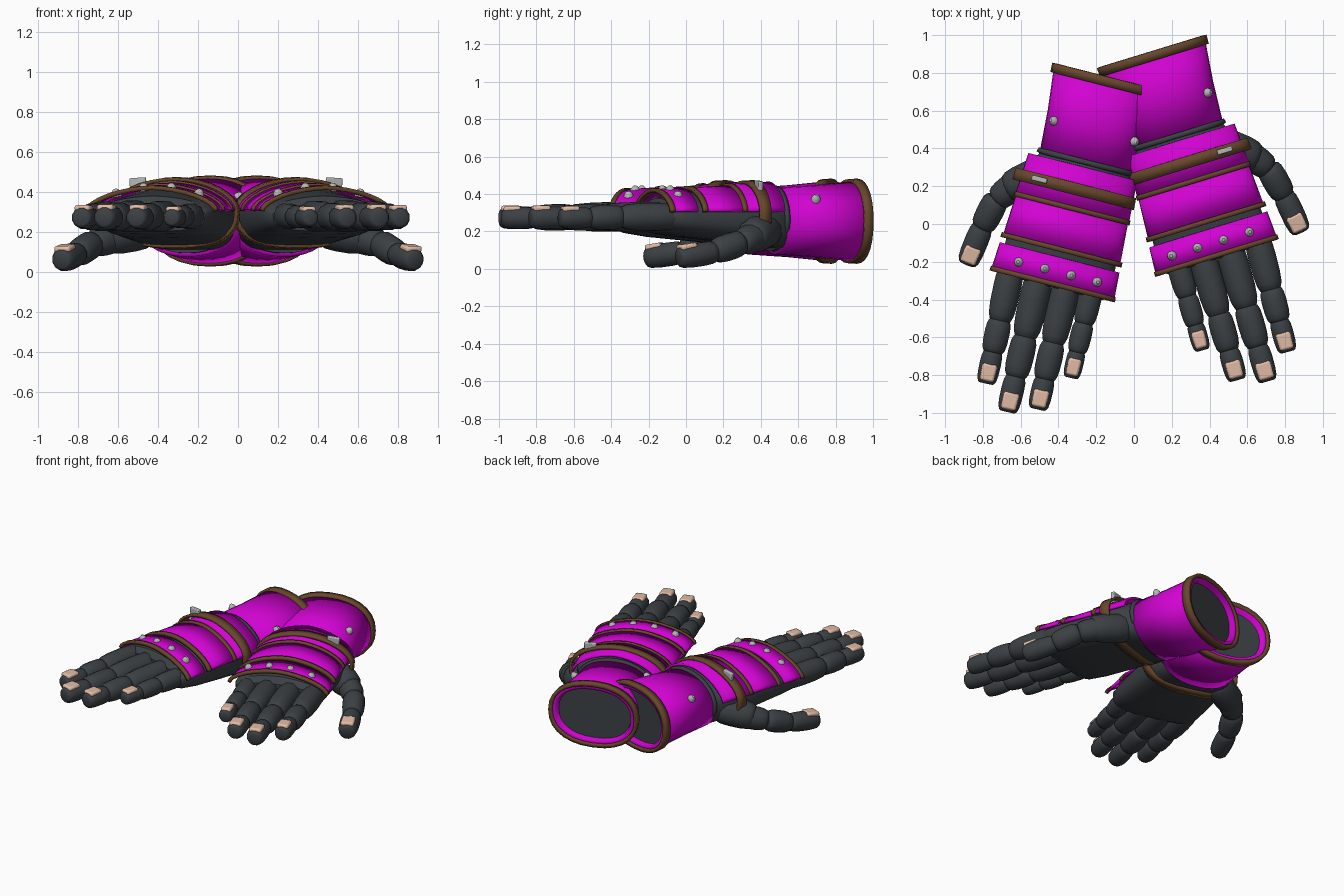
import bpy, math
from mathutils import Matrix, Vector

cube = bpy.data.objects.get("Cube")
if cube:
    bpy.data.objects.remove(cube, do_unlink=True)


def material(name, rgb, rough=0.7):
    m = bpy.data.materials.new(name)
    m.use_nodes = True
    m.diffuse_color = (*rgb, 1)
    node = m.node_tree.nodes["Principled BSDF"]
    node.inputs["Base Color"].default_value = (*rgb, 1)
    node.inputs["Roughness"].default_value = rough
    return m


MAGENTA = material("magenta_cloth", (0.64, 0.001, 0.64))
DARK = material("dark_glove", (0.044, 0.052, 0.058))
BROWN = material("brown_leather", (0.135, 0.062, 0.024))
GREY = material("grey_metal", (0.46, 0.47, 0.47))
SKIN = material("nail_skin", (0.76, 0.5, 0.38))


def make(name, verts, faces, mat, thick=0.0, bevel=0.0):
    """Turn local geometry into an object placed on the current hand."""
    me = bpy.data.meshes.new(side + name)
    me.from_pydata(verts, [], faces)
    me.transform(hand)
    if hand.determinant() < 0:
        me.flip_normals()
    me.materials.append(mat)
    ob = bpy.data.objects.new(side + name, me)
    bpy.context.collection.objects.link(ob)
    if thick:
        mod = ob.modifiers.new("Thickness", 'SOLIDIFY')
        mod.thickness, mod.offset = thick, -1
    if bevel:
        mod = ob.modifiers.new("Bevel", 'BEVEL')
        mod.width, mod.segments = bevel, 2
    bpy.ops.object.select_all(action='DESELECT')
    ob.select_set(True)
    bpy.context.view_layer.objects.active = ob
    bpy.ops.object.shade_smooth_by_angle(angle=math.radians(35))
    return ob


def spow(x, p):
    return math.copysign(abs(x) ** p, x)


def loft(name, sections, mat, half=False, caps=False, thick=0.0, top=2.0, low=2.0, n=32):
    """Skin rounded sections (y, centre x, half width, centre z, rise, drop)."""
    span, count = (math.pi, n // 2 + 1) if half else (2 * math.pi, n)
    verts, faces = [], []
    for y, cx, hw, cz, up, down in sections:
        for j in range(count):
            a = span * j / (n // 2 if half else n)
            e, rise = (top, up) if math.sin(a) >= 0 else (low, down)
            verts.append((cx + hw * spow(math.cos(a), 2 / e), y, cz + rise * spow(math.sin(a), 2 / e)))
    for i in range(len(sections) - 1):
        for j in range(count - 1 if half else count):
            k = (j + 1) % count
            p, q = i * count, (i + 1) * count
            faces.append((p + j, p + k, q + k, q + j))
    if caps:
        faces.append(tuple(reversed(range(count))))
        faces.append(tuple(range(len(verts) - count, len(verts))))
    return make(name, verts, faces, mat, thick)


def lathe(name, a, b, profile, mat, n=12):
    """Spin (fraction, radius) pairs around the line from a to b."""
    a, b = Vector(a), Vector(b)
    rot = (b - a).to_track_quat('Z', 'Y').to_matrix()
    length = (b - a).length
    verts, faces = [], []
    for t, r in profile:
        for j in range(n):
            w = 2 * math.pi * (j + 0.5) / n
            verts.append(a + rot @ Vector((r * math.cos(w), r * math.sin(w), t * length)))
    for i in range(len(profile) - 1):
        for j in range(n):
            k = (j + 1) % n
            faces.append((i * n + j, i * n + k, i * n + n + k, i * n + n + j))
    faces.append(tuple(reversed(range(n))))
    faces.append(tuple(range(len(verts) - n, len(verts))))
    return make(name, verts, faces, mat)


def block(name, centre, size, mat, axes, bevel):
    verts = [Vector(centre) + axes @ Vector((sx * size[0] / 2, sy * size[1] / 2, sz * size[2] / 2))
             for sx in (-1, 1) for sy in (-1, 1) for sz in (-1, 1)]
    faces = [(0, 1, 3, 2), (4, 6, 7, 5), (0, 4, 5, 1), (2, 3, 7, 6), (0, 2, 6, 4), (1, 5, 7, 3)]
    return make(name, verts, faces, mat, bevel=bevel)


SHAPE = ((0, 0.66), (0.06, 0.86), (0.18, 0.98), (0.4, 1.02), (0.7, 1), (0.88, 0.92), (0.97, 0.78), (1, 0.62))


def finger(name, joints, radii):
    """Three overlapping barrel segments and a nail on the last one."""
    pts = [Vector(p) for p in joints]
    for i, label in enumerate(("base", "middle", "tip")):
        a, b = pts[i], pts[i + 1]
        start = a - (b - a).normalized() * 0.015
        lathe(f"{name}_{label}", start, b, [(t, r * radii[i]) for t, r in SHAPE], DARK)
    fwd = (pts[3] - pts[2]).normalized()
    right = fwd.cross(Vector((0, 0, 1))).normalized()
    up = right.cross(fwd)
    axes = Matrix((right, fwd, up)).transposed()
    r = radii[2]
    block(name + "_nail", pts[3] - fwd * 0.06 + up * r * 0.82, (r * 1.35, 0.092, 0.032), SKIN, axes, 0.012)


def plate(name, back, front, mat, grow=0.0, thick=0.016):
    """Arched band of armour over the back of the hand."""
    sections = []
    for y in (back, front):
        t = (0.353 - y) / 0.643
        sections.append((y, 0.011, 0.292 + 0.04 * t + grow, 0.31, 0.152 - 0.04 * t + grow, 0.1))
    loft(name, sections, mat, half=True, thick=thick, top=1.72)


def build_hand():
    # forearm lining and palm
    loft("forearm", [(0.805, 0, 0.246, 0.255, 0.18, 0.18), (0.36, 0, 0.23, 0.255, 0.16, 0.16)],
         DARK, caps=True, top=2.2, low=2.2)
    loft("palm", [(0.41, 0, 0.225, 0.265, 0.155, 0.165), (0.37, 0, 0.25, 0.28, 0.155, 0.17),
                  (0.25, 0.018, 0.285, 0.3, 0.135, 0.17), (0.05, 0.012, 0.295, 0.3, 0.125, 0.15),
                  (-0.15, 0.01, 0.3, 0.3, 0.1, 0.13), (-0.27, 0.013, 0.3, 0.3, 0.08, 0.11),
                  (-0.305, 0.013, 0.28, 0.29, 0.05, 0.085)], DARK, caps=True, top=1.75, low=3.4)
    loft("wrist_band", [(0.395, 0, 0.262, 0.265, 0.18, 0.17), (0.372, 0, 0.268, 0.27, 0.182, 0.165)],
         DARK, thick=0.03)

    # flared cuff with rim
    loft("cuff", [(0.835, 0, 0.29, 0.255, 0.215, 0.215), (0.6, 0, 0.265, 0.255, 0.192, 0.192),
                  (0.385, 0, 0.252, 0.255, 0.178, 0.178)], MAGENTA, thick=0.036, top=2.25, low=2.25)
    loft("cuff_rim", [(0.847, 0, 0.304, 0.255, 0.228, 0.228), (0.797, 0, 0.301, 0.255, 0.225, 0.225)],
         BROWN, thick=0.026, top=2.25, low=2.25, n=28)

    # armour plates on the back of the hand
    plate("wrist_plate", 0.353, 0.12, MAGENTA, 0.005)
    plate("middle_plate", 0.13, -0.105, MAGENTA)
    plate("knuckle_plate", -0.142, -0.293, MAGENTA, 0.004)
    for name, y in (("wrist_trim", 0.113), ("middle_trim", -0.113), ("knuckle_trim", -0.3)):
        plate(name, y + 0.026, y, BROWN, 0.01, 0.022)

    # strap around the hand, and its buckle
    loft("strap", [(0.262, 0.024, 0.328, 0.305, 0.17, 0.19), (0.198, 0.024, 0.332, 0.305, 0.167, 0.185)],
         BROWN, thick=0.018, top=1.9, low=2.6)
    tilt = Matrix.Rotation(math.radians(4), 3, 'Y')
    block("buckle", (0.215, 0.232, 0.434), (0.083, 0.027, 0.074), GREY, tilt, 0.006)

    # rivets
    stud = ((0, 0.026), (0.5, 0.025), (0.8, 0.018), (1, 0.008))
    for i, x in enumerate((-0.21, -0.07, 0.07, 0.21)):
        z = 0.394 if abs(x) > 0.1 else 0.423
        lathe(f"knuckle_rivet_{i + 1}", (x, -0.219, z - 0.02), (x * 1.04, -0.219, z + 0.022), stud, GREY)
    for label, s in (("inner", -1), ("outer", 1)):
        lathe(f"cuff_rivet_{label}", (s * 0.208, 0.55, 0.358), (s * 0.238, 0.55, 0.395), stud, GREY)

    # fingers: base x, tip x, y of the three joint ends, radius
    for name, x0, x1, ys, r in (("index", 0.245, 0.224, (-0.55, -0.72, -0.885), 0.075),
                                ("middle", 0.09, 0.077, (-0.6, -0.815, -1.003), 0.08),
                                ("ring", -0.06, -0.075, (-0.595, -0.79, -0.95), 0.077),
                                ("pinky", -0.195, -0.205, (-0.455, -0.61, -0.745), 0.064)):
        ys = (-0.24,) + ys
        joints = [(x0 + (x1 - x0) * (ys[0] - y) / (ys[0] - ys[3]), y, 0.28 - 0.003 * i)
                  for i, y in enumerate(ys)]
        finger(name + "_finger", joints, (r, r * 0.9, r * 0.77))

    # thumb with its fleshy root
    lathe("thumb_root", (0.17, 0.3, 0.215), (0.37, 0.14, 0.17), [(t, r * 0.096) for t, r in SHAPE], DARK)
    finger("thumb", [(0.3, 0.22, 0.185), (0.412, 0.07, 0.14), (0.448, -0.09, 0.09),
                     (0.478, -0.298, 0.058)], (0.077, 0.072, 0.064))


# left hand, then the mirrored right hand set slightly forward
for side, spot, angle, flip in (("left_", (0.341, 0.104, 0), 17, 1), ("right_", (-0.348, -0.042, 0), -14.3, -1)):
    hand = (Matrix.Translation(spot) @ Matrix.Rotation(math.radians(angle), 4, 'Z')
            @ Matrix.Diagonal((flip, 1, 1, 1)))
    build_hand()
